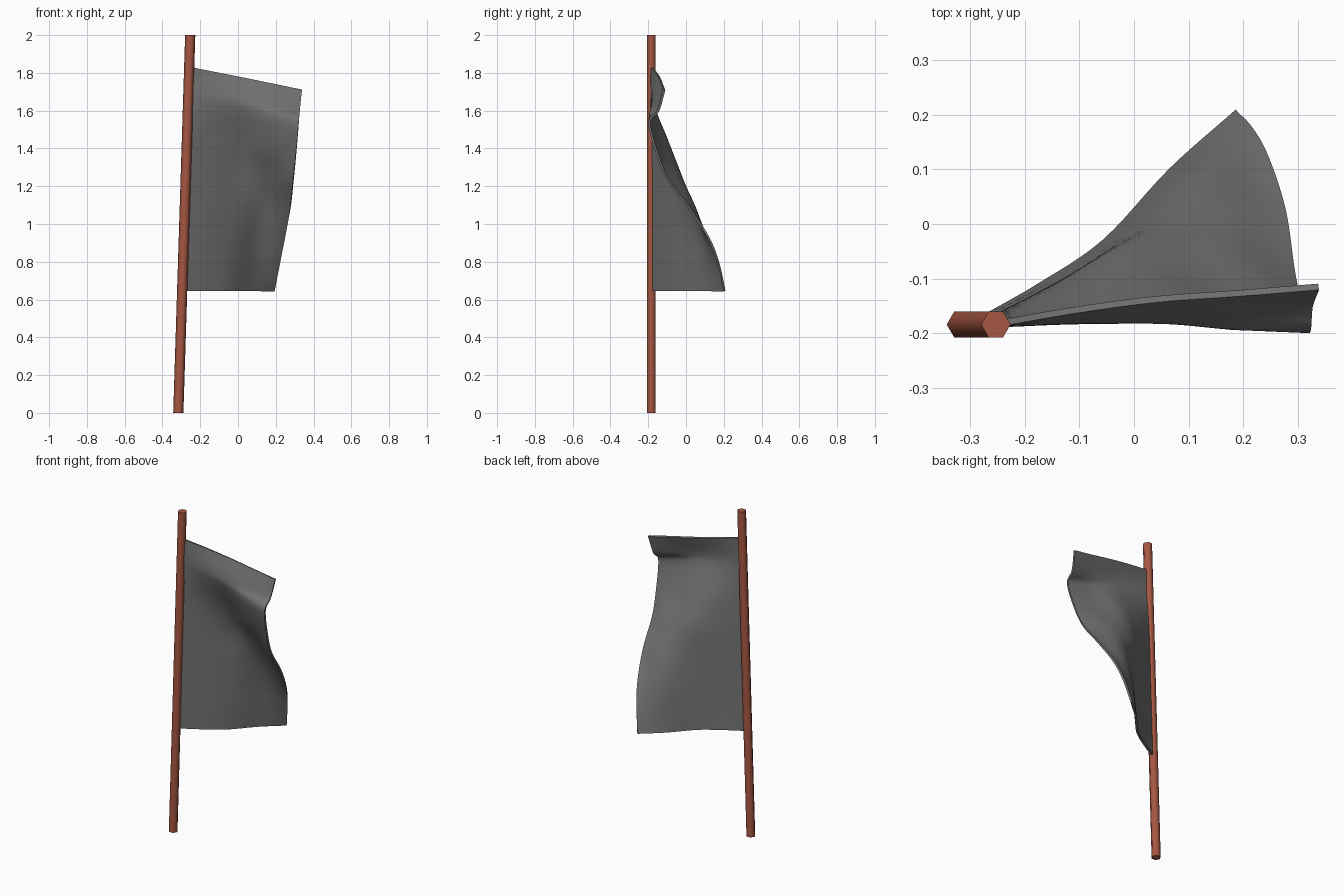
import bpy, bmesh

cube = bpy.data.objects.get("Cube")
if cube:
    bpy.data.objects.remove(cube, do_unlink=True)


def material(name, rgb):
    m = bpy.data.materials.new(name)
    m.use_nodes = True
    m.diffuse_color = (*rgb, 1)
    m.node_tree.nodes["Principled BSDF"].inputs["Base Color"].default_value = (*rgb, 1)
    return m


def add_object(name, bm, mat):
    mesh = bpy.data.meshes.new(name)
    bm.to_mesh(mesh)
    bm.free()
    mesh.materials.append(mat)
    obj = bpy.data.objects.new(name, mesh)
    bpy.context.collection.objects.link(obj)
    bpy.ops.object.select_all(action="DESELECT")
    obj.select_set(True)
    bpy.context.view_layer.objects.active = obj
    return obj


def spline(values, t):
    """Smooth curve through evenly spaced values, t from 0 to 1."""
    last = len(values) - 1
    i = min(int(t * last), last - 1)
    f = t * last - i
    b, c = values[i], values[i + 1]
    a = values[i - 1] if i > 0 else 2 * b - c
    d = values[i + 2] if i + 2 <= last else 2 * c - b
    return b + f / 2 * (c - a + f * (2 * a - 5 * b + 4 * c - d + f * (3 * (b - c) + d - a)))


def pole_x(z):
    return -0.316 + 0.0315 * z


POLE_Y = -0.184

# Leaning six-sided pole, a corner on the x axis, soft sides and sharp ends
bm = bmesh.new()
bmesh.ops.create_cone(bm, cap_ends=True, segments=6, radius1=0.027, radius2=0.027, depth=2)
angles = [v.co.to_2d().angle_signed((1, 0)) for v in bm.verts]
if min(abs(a) for a in angles) > 0.1:
    for v in bm.verts:
        v.co.x, v.co.y = v.co.y, -v.co.x
for v in bm.verts:
    v.co.z += 1
    v.co.x += pole_x(v.co.z)
    v.co.y += POLE_Y
add_object("pole", bm, material("reddish brown wood", (0.38, 0.095, 0.055)))
bpy.ops.object.shade_smooth_by_angle(angle=1.2)

# Cloth: each row is (drop along pole, free edge x, free edge z, depths from pole to free edge)
rows = [
    (0.00, 0.338, 1.71, (POLE_Y, -0.158, -0.138, -0.127, -0.115)),
    (0.09, 0.326, 1.60, (POLE_Y, -0.177, -0.174, -0.168, -0.147)),
    (0.16, 0.322, 1.54, (POLE_Y, -0.170, -0.165, -0.186, -0.194)),
    (0.30, 0.308, 1.38, (POLE_Y, -0.128, -0.095, -0.128, -0.155)),
    (0.45, 0.293, 1.235, (POLE_Y, -0.112, -0.040, -0.035, -0.095)),
    (0.61, 0.277, 1.08, (POLE_Y, -0.112, -0.026, 0.045, 0.02)),
    (0.76, 0.248, 0.93, (POLE_Y, -0.113, -0.025, 0.085, 0.117)),
    (0.88, 0.221, 0.80, (POLE_Y, -0.115, -0.028, 0.095, 0.17)),
    (1.00, 0.19, 0.645, (POLE_Y, -0.115, -0.033, 0.097, 0.205)),
]
drops, edge_x, edge_z, depths = zip(*rows)
NU, NV = 24, 48
bm = bmesh.new()
grid = []
for j in range(NV + 1):
    t = j / NV
    z0 = 1.832 - 1.187 * spline(drops, t)
    x0, x1, z1 = pole_x(z0), spline(edge_x, t), spline(edge_z, t)
    column = [spline([row[k] for row in depths], t) for k in range(5)]
    line = []
    for i in range(NU + 1):
        u = i / NU
        line.append(bm.verts.new((x0 + u * (x1 - x0), spline(column, u), z0 + u * (z1 - z0))))
    grid.append(line)
for upper, lower in zip(grid, grid[1:]):
    for i in range(NU):
        bm.faces.new((upper[i], lower[i], lower[i + 1], upper[i + 1]))
flag = add_object("flag_cloth", bm, material("dark grey cloth", (0.17, 0.17, 0.17)))

# Give the cloth a thin even thickness and soft shading
solid = flag.modifiers.new("thickness", "SOLIDIFY")
solid.thickness = 0.012
solid.offset = 0
bpy.ops.object.modifier_apply(modifier=solid.name)
bpy.ops.object.shade_smooth_by_angle(angle=0.7)
